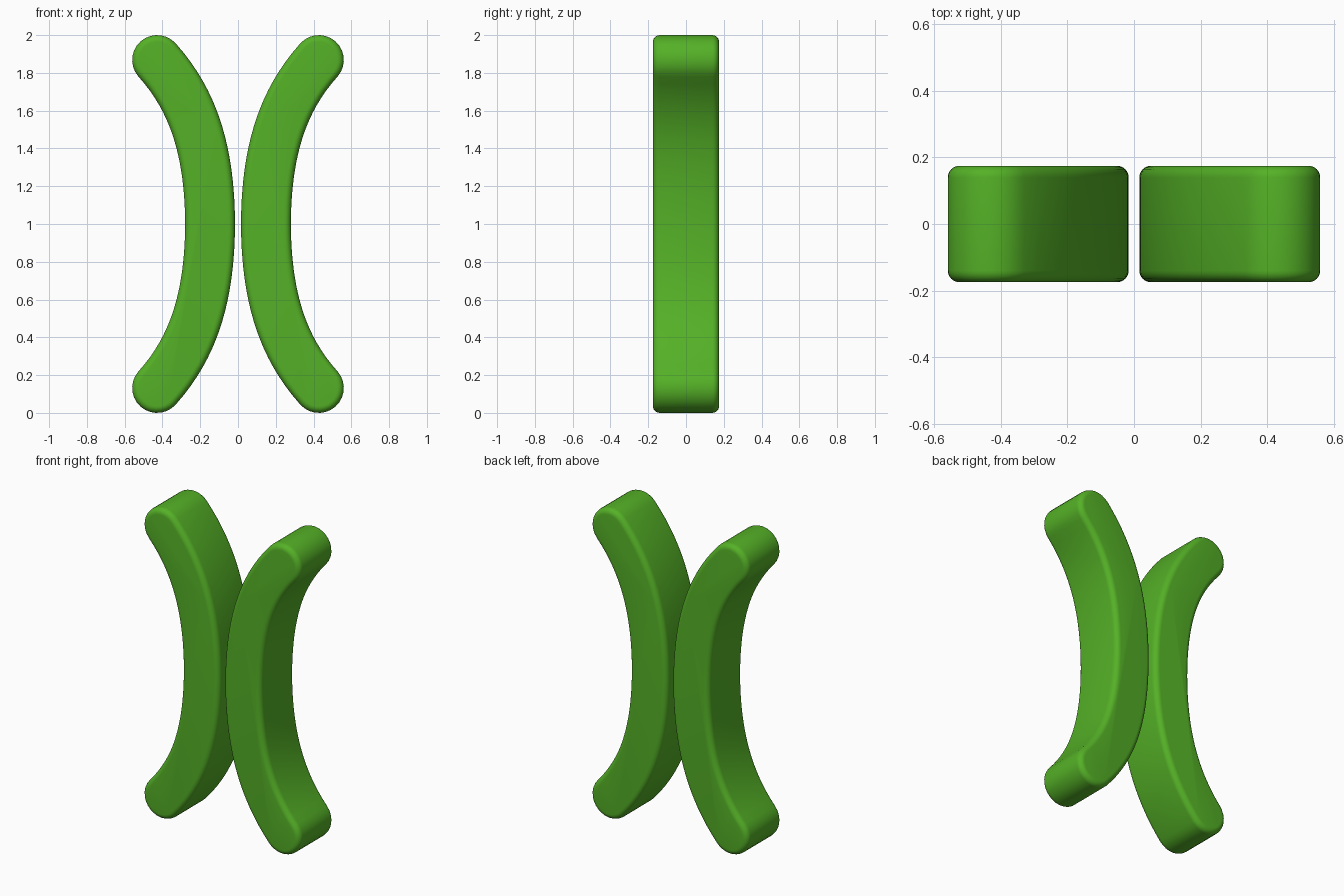
import bpy, bmesh, math

if "Cube" in bpy.data.objects:
    bpy.data.objects.remove(bpy.data.objects["Cube"])

green = bpy.data.materials.new("leaf green")
green.diffuse_color = (0.09, 0.44, 0.02, 1)
green.use_nodes = True
green.node_tree.nodes["Principled BSDF"].inputs["Base Color"].default_value = green.diffuse_color

R = 0.132          # half width of the bar
T = 0.868          # half height of the centre line
DEPTH = 0.175      # half depth
BEVEL = 0.035
A, B = 0.228, 0.191   # bend of the centre line


def spine(t):
    """Centre point and tangent angle (from vertical) at height t."""
    slope = 2 * A * t + 4 * B * t ** 3
    return 0.148 + A * t * t + B * t ** 4, 1 + t, math.atan(slope)


def outline(inset):
    """Closed outline of the curved bar with round ends."""
    r, n, caps, pts = R - inset, 40, 14, []
    ts = [-T + 2 * T * i / n for i in range(n + 1)]
    for t in ts:                              # inner concave edge, upwards
        x, z, a = spine(t)
        pts.append((x + r * math.cos(a), z - r * math.sin(a)))
    x, z, a = spine(T)
    for i in range(1, caps):                  # top cap
        k = -a + math.pi * i / caps
        pts.append((x + r * math.cos(k), z + r * math.sin(k)))
    for t in reversed(ts):                    # outer convex edge, downwards
        x, z, a = spine(t)
        pts.append((x - r * math.cos(a), z + r * math.sin(a)))
    x, z, a = spine(-T)
    for i in range(1, caps):                  # bottom cap
        k = math.pi - a + math.pi * i / caps
        pts.append((x + r * math.cos(k), z + r * math.sin(k)))
    return pts


def curved_bar(name, side):
    bm = bmesh.new()
    steps = [i * math.pi / 12 for i in range(7)]
    # rounded front edge, then rounded back edge
    levels = [(BEVEL * (1 - math.sin(s)), -DEPTH + BEVEL * (1 - math.cos(s))) for s in steps]
    levels += [(i, -y) for i, y in reversed(levels)]
    rings = [[bm.verts.new((side * x, y, z)) for x, z in outline(i)] for i, y in levels]
    for lo, hi in zip(rings, rings[1:]):
        for i in range(len(lo)):
            j = (i + 1) % len(lo)
            bm.faces.new((lo[i], lo[j], hi[j], hi[i]))
    bm.faces.new(rings[0])
    bm.faces.new(rings[-1])
    bmesh.ops.recalc_face_normals(bm, faces=bm.faces)
    for f in bm.faces:
        f.smooth = True
    mesh = bpy.data.meshes.new(name)
    bm.to_mesh(mesh)
    bm.free()
    mesh.materials.append(green)
    bpy.context.collection.objects.link(bpy.data.objects.new(name, mesh))


curved_bar("right_curved_bar", 1)
curved_bar("left_curved_bar", -1)
